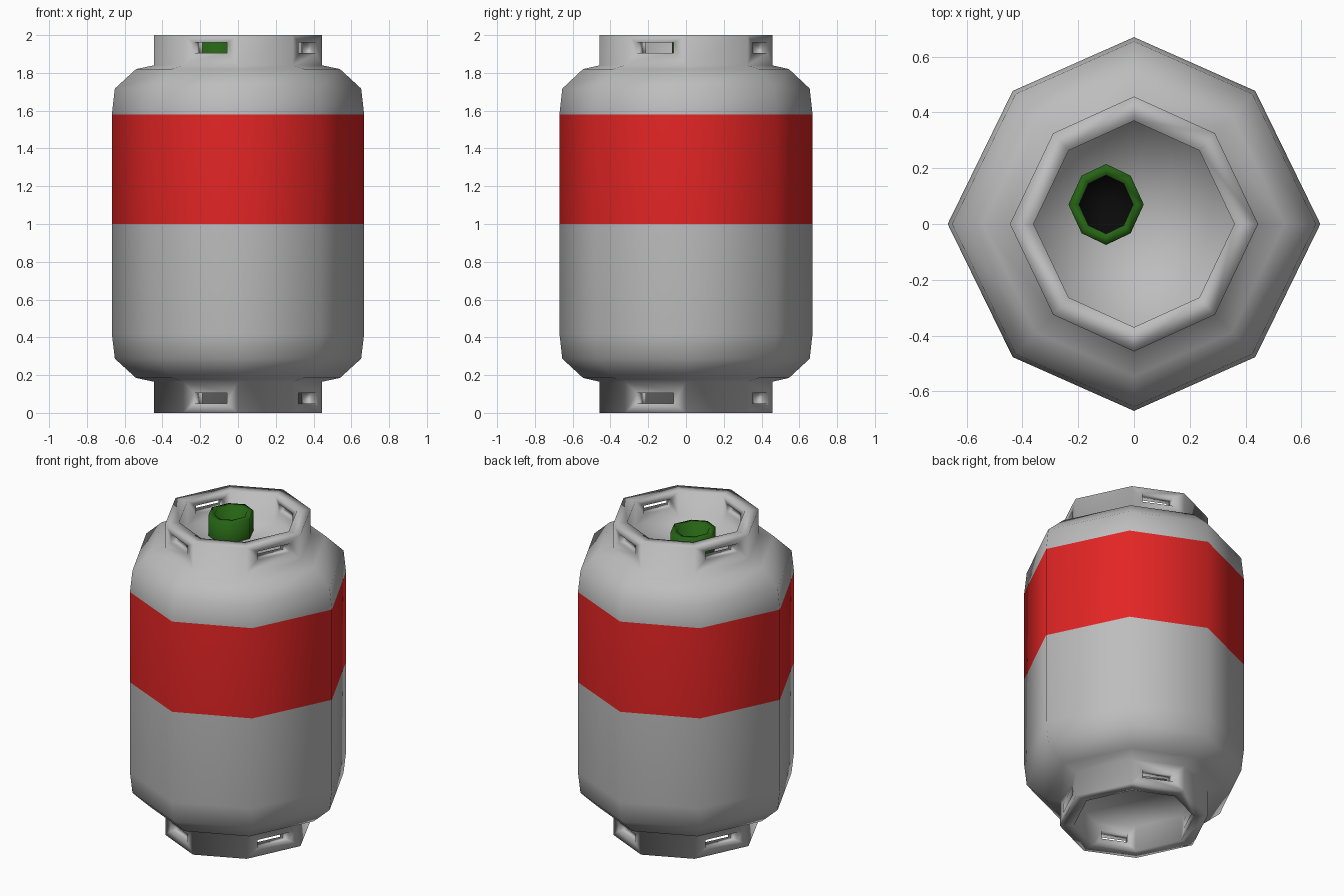
import bpy, bmesh
from mathutils import Vector

if "Cube" in bpy.data.objects:
    bpy.data.objects.remove(bpy.data.objects["Cube"])


def material(name, rgb):
    m = bpy.data.materials.new(name)
    m.diffuse_color = (*rgb, 1)
    m.use_nodes = True
    m.node_tree.nodes["Principled BSDF"].inputs["Base Color"].default_value = m.diffuse_color
    return m


GREY = material("grey paint", (0.51, 0.51, 0.51))
RED = material("red paint", (0.76, 0.018, 0.018))
GREEN = material("green valve", (0.019, 0.125, 0.007))
BLACK = material("black opening", (0.003, 0.003, 0.003))

# Slightly irregular octagon used by every cross-section
OCTAGON = [(1, 0), (0.651, 0.712), (0, 1), (-0.651, 0.712),
           (-1, 0), (-0.651, -0.712), (0, -1), (0.651, -0.712)]
SLOTTED = (1, 3, 5, 7)  # collar sides that carry a hand slot


def ring(bm, rx, ry, z, cx=0, cy=0):
    return [bm.verts.new((cx + x * rx, cy + y * ry, z)) for x, y in OCTAGON]


def bridge(bm, a, b, mat=0):
    n = len(a)
    for i in range(n):
        f = bm.faces.new((a[i], a[(i + 1) % n], b[(i + 1) % n], b[i]))
        f.material_index = mat


def cap(bm, loop, centre, mat=0):
    c = bm.verts.new(centre)
    for i in range(len(loop)):
        f = bm.faces.new((loop[i], loop[(i + 1) % len(loop)], c))
        f.material_index = mat


def slot_loop(bm, a, b, z0, z1):
    """Rectangle of vertices set into a wall side between corners a and b."""
    loop = []
    for t, z in ((0.2, z0), (0.8, z0), (0.8, z1), (0.2, z1)):
        p = a.co.lerp(b.co, t)
        loop.append(bm.verts.new(Vector((p.x, p.y, z))))
    return loop


def collar(bm, base, z_floor, z_rim, z0, z1):
    """Ring wall with four through slots, and the floor closing its inside."""
    low, high = min(z_floor, z_rim), max(z_floor, z_rim)
    out_rim = ring(bm, 0.445, 0.457, z_rim)
    in_rim = ring(bm, 0.36, 0.37, z_rim)
    in_base = ring(bm, 0.36, 0.37, z_floor)
    bridge(bm, out_rim, in_rim)
    cap(bm, in_base, (0, 0, z_floor))
    for i in range(8):
        j = (i + 1) % 8
        outer = (base[i], base[j], out_rim[j], out_rim[i])
        inner = (in_base[i], in_base[j], in_rim[j], in_rim[i])
        if i not in SLOTTED:
            bm.faces.new(outer)
            bm.faces.new(inner)
            continue
        za, zb = (z0, z1) if z_rim > z_floor else (z1, z0)
        holes = [slot_loop(bm, q[0], q[1], za, zb) for q in (outer, inner)]
        bridge(bm, outer, holes[0])
        bridge(bm, holes[0], holes[1])
        bridge(bm, holes[1], inner)


def finish(bm, name, mats):
    bmesh.ops.recalc_face_normals(bm, faces=bm.faces)
    for f in bm.faces:
        f.smooth = True
    me = bpy.data.meshes.new(name)
    bm.to_mesh(me)
    bm.free()
    for m in mats:
        me.materials.append(m)
    ob = bpy.data.objects.new(name, me)
    bpy.context.collection.objects.link(ob)
    return ob


# Tank: stacked octagonal rings, red band, slotted foot ring and top collar
bm = bmesh.new()
profile = [(0.445, 0.457, 0.165), (0.54, 0.545, 0.185), (0.652, 0.655, 0.287),
           (0.668, 0.67, 0.42), (0.668, 0.67, 1.0), (0.668, 0.67, 1.58),
           (0.652, 0.655, 1.717), (0.54, 0.545, 1.82), (0.445, 0.457, 1.84)]
rings = [ring(bm, *p) for p in profile]
for k in range(len(rings) - 1):
    bridge(bm, rings[k], rings[k + 1], 1 if k == 4 else 0)
collar(bm, rings[0], 0.165, 0.0, 0.05, 0.105)
collar(bm, rings[-1], 1.84, 2.0, 1.905, 1.96)
finish(bm, "gas_tank", [GREY, RED])

# Valve: off-centre green tube with a black bottom
bm = bmesh.new()
C = (-0.1, 0.07)
tube = [ring(bm, rx, ry, z, *C) for rx, ry, z in
        ((0.135, 0.145, 1.835), (0.135, 0.145, 1.97),
         (0.097, 0.105, 1.97), (0.097, 0.105, 1.87))]
for a, b in zip(tube, tube[1:]):
    bridge(bm, a, b)
cap(bm, tube[-1], (*C, 1.87), 1)
finish(bm, "valve", [GREEN, BLACK])
